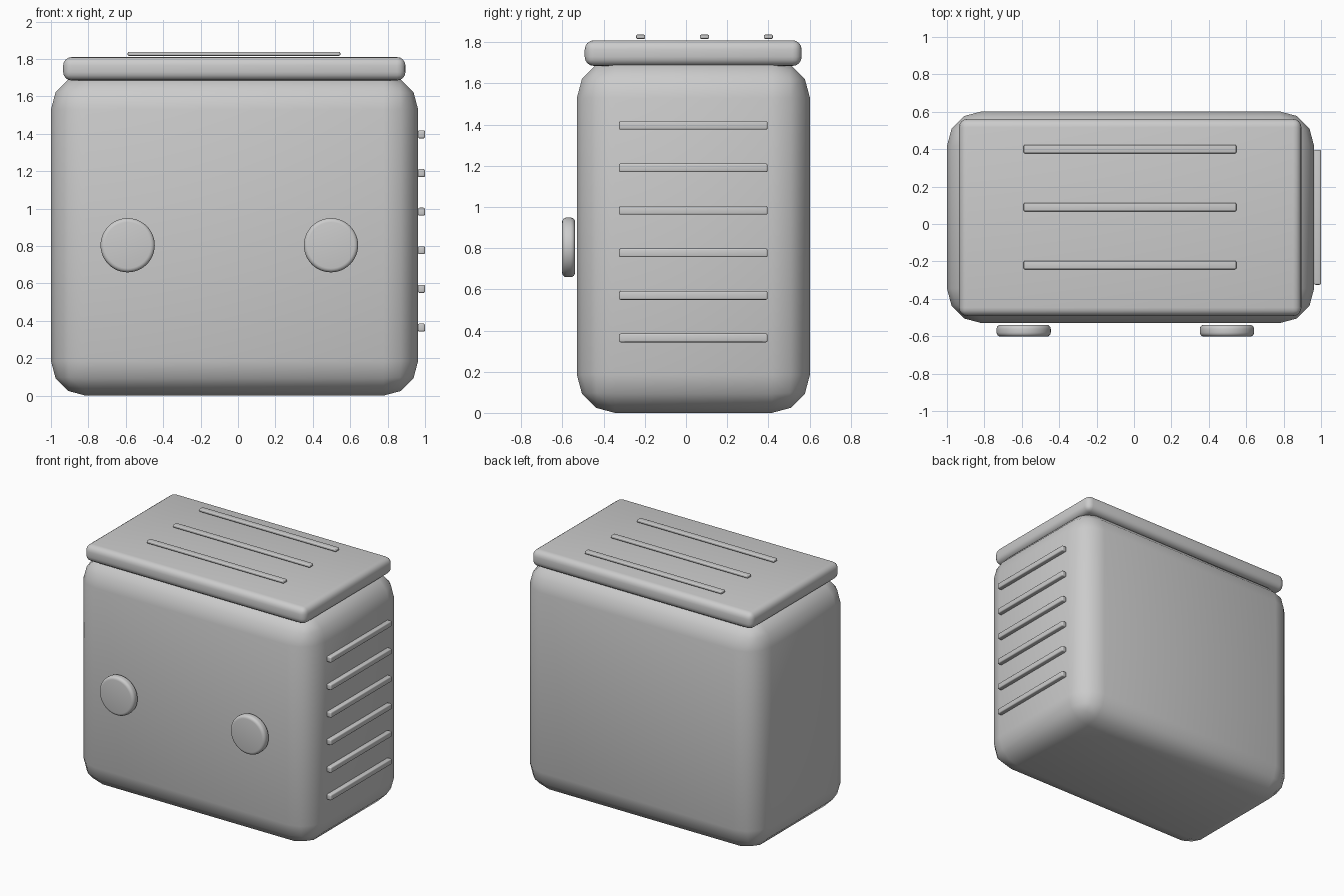
import bpy, math

if "Cube" in bpy.data.objects:
    bpy.data.objects.remove(bpy.data.objects["Cube"])


def finish(ob, name, bevel, segments, limit=None):
    """Name the part, round its edges and smooth it."""
    ob.name = ob.data.name = name
    bpy.ops.object.transform_apply(location=False, rotation=True, scale=True)
    mod = ob.modifiers.new("rounding", "BEVEL")
    mod.width = bevel
    mod.segments = segments
    if limit:
        mod.limit_method = "ANGLE"
        mod.angle_limit = math.radians(limit)
    bpy.ops.object.modifier_apply(modifier=mod.name)
    bpy.ops.object.shade_smooth_by_angle(angle=math.radians(50))
    return ob


def box(name, lo, hi, bevel, segments):
    """Rounded box between two opposite corners."""
    centre = [(a + b) / 2 for a, b in zip(lo, hi)]
    bpy.ops.mesh.primitive_cube_add(size=1, location=centre)
    ob = bpy.context.object
    ob.scale = [b - a for a, b in zip(lo, hi)]
    return finish(ob, name, bevel, segments)


# main casing
box("casing", (-1.0, -0.53, 0.0), (0.963, 0.602, 1.715), 0.185, 3)

# lid
box("lid", (-0.935, -0.492, 1.685), (0.895, 0.562, 1.81), 0.045, 4)

# raised strips on the lid
for i in range(3):
    y = -0.22 + 0.31 * i
    box(f"lid_strip_{i + 1}", (-0.59, y - 0.022, 1.817), (0.547, y + 0.022, 1.837), 0.006, 3)

# vent ribs on the right side
for i in range(6):
    z = 0.364 + 0.2065 * i
    box(f"vent_rib_{i + 1}", (0.962, -0.325, z - 0.021), (1.0, 0.396, z + 0.021), 0.008, 3)

# front knobs
for name, x in (("left_knob", -0.59), ("right_knob", 0.497)):
    bpy.ops.mesh.primitive_cylinder_add(
        vertices=48, radius=0.145, depth=0.063,
        location=(x, -0.5705, 0.804), rotation=(math.pi / 2, 0, 0))
    finish(bpy.context.object, name, 0.022, 4, 40)
